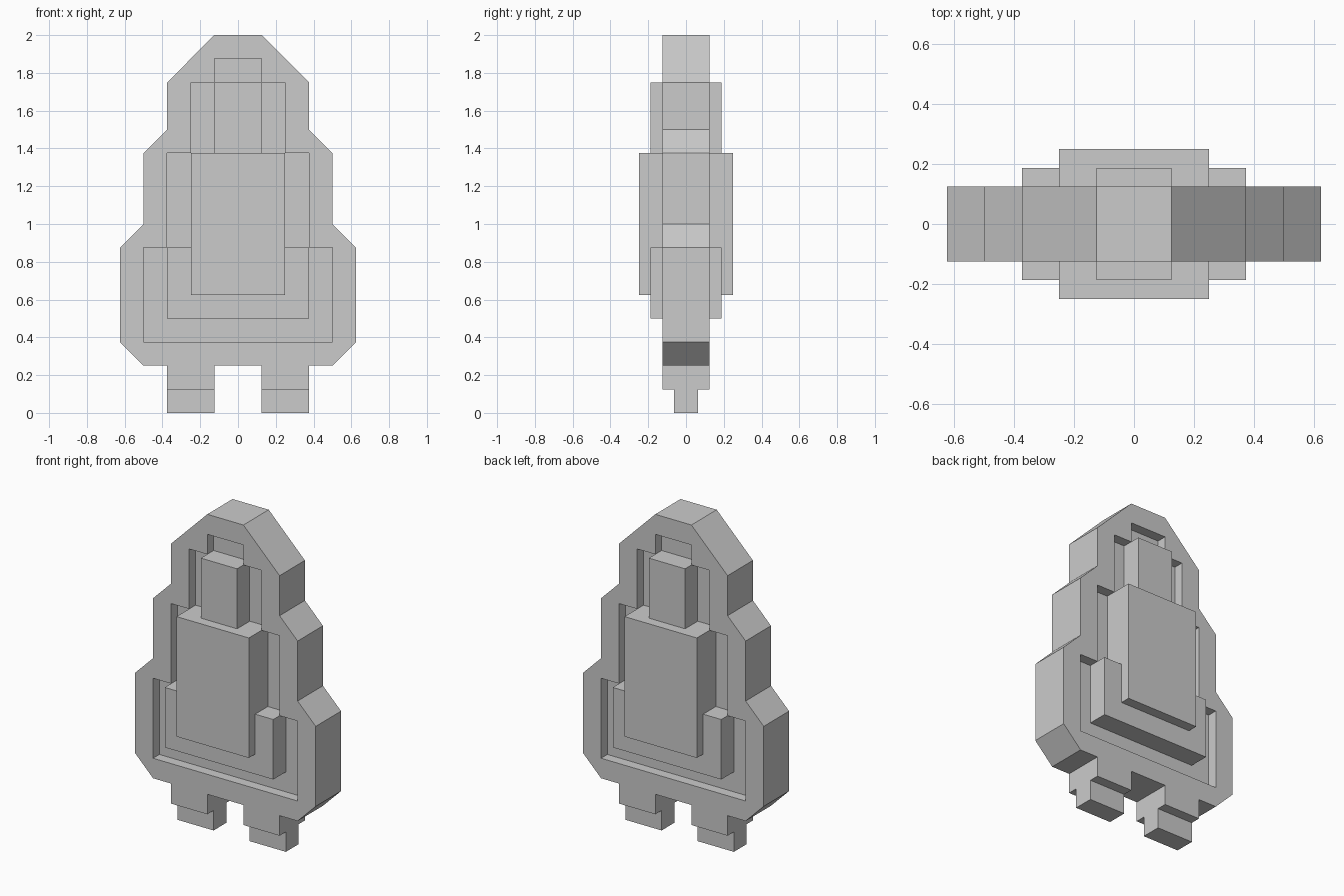
import bpy
import bmesh
from math import pi
from mathutils import Matrix

cube = bpy.data.objects.get("Cube")
if cube:
    bpy.data.objects.remove(cube, do_unlink=True)

grey = bpy.data.materials.new("plain grey")
grey.use_nodes = True
grey.diffuse_color = (0.6, 0.6, 0.6, 1)
grey.node_tree.nodes["Principled BSDF"].inputs["Base Color"].default_value = (0.6, 0.6, 0.6, 1)

U = 0.125  # modelling grid step


def finish(name, bm):
    bmesh.ops.recalc_face_normals(bm, faces=bm.faces)
    mesh = bpy.data.meshes.new(name)
    bm.to_mesh(mesh)
    bm.free()
    mesh.materials.append(grey)
    obj = bpy.data.objects.new(name, mesh)
    bpy.context.collection.objects.link(obj)
    return obj


def slab(name, half_outlines, half_depth):
    """Extrude mirrored (x, z) outlines along y; a second outline is a hole."""
    curve = bpy.data.curves.new(name + "_outline", "CURVE")
    curve.dimensions = "2D"
    curve.fill_mode = "BOTH"
    curve.extrude = half_depth * U
    for half in half_outlines:
        points = half + [(-x, z) for x, z in reversed(half)]
        spline = curve.splines.new("POLY")
        spline.points.add(len(points) - 1)
        for p, (x, z) in zip(spline.points, points):
            p.co = (x * U, z * U, 0, 1)
        spline.use_cyclic_u = True
        spline.use_smooth = False
    helper = bpy.data.objects.new(name + "_helper", curve)
    bpy.context.collection.objects.link(helper)
    graph = bpy.context.evaluated_depsgraph_get()
    mesh = bpy.data.meshes.new_from_object(helper.evaluated_get(graph))
    bm = bmesh.new()
    bm.from_mesh(mesh)
    bpy.data.objects.remove(helper, do_unlink=True)
    bpy.data.meshes.remove(mesh)
    bmesh.ops.transform(bm, matrix=Matrix.Rotation(pi / 2, 4, "X"), verts=bm.verts)
    bmesh.ops.remove_doubles(bm, verts=bm.verts, dist=0.0001)
    for f in bm.faces:
        f.smooth = False
        f.material_index = 0
    return finish(name, bm)


def block(name, x0, x1, z0, z1, half_depth):
    """Box centred on y = 0."""
    bm = bmesh.new()
    bmesh.ops.create_cube(bm, size=1)
    bmesh.ops.scale(bm, vec=((x1 - x0) * U, 2 * half_depth * U, (z1 - z0) * U), verts=bm.verts)
    bmesh.ops.translate(bm, vec=((x0 + x1) / 2 * U, 0, (z0 + z1) / 2 * U), verts=bm.verts)
    return finish(name, bm)


# Frame with stepped opening, including the upper legs
outer = [(1, 16), (3, 14), (3, 12), (4, 11), (4, 8), (5, 7), (5, 3), (4, 2),
         (3, 2), (3, 1), (1, 1), (1, 2)]
opening = [(1, 15), (1, 14), (2, 14), (2, 11), (3, 11), (3, 7), (4, 7), (4, 3)]
# Start the opening at the top edge so mirroring closes it
slab("frame", [outer, opening], 1)

# Thin recessed panel filling the opening
slab("recessed_panel", [opening], 0.5)

# Raised blocks, showing on both front and back
block("head_block", -1, 1, 11, 14, 1.5)
block("body_block", -2, 2, 5, 11, 2)
block("lower_block", -3, 3, 4, 7, 1.5)

# Feet
for side, s in (("left", 1), ("right", -1)):
    block(side + "_foot", *sorted((s, 3 * s)), 0, 1, 0.5)
